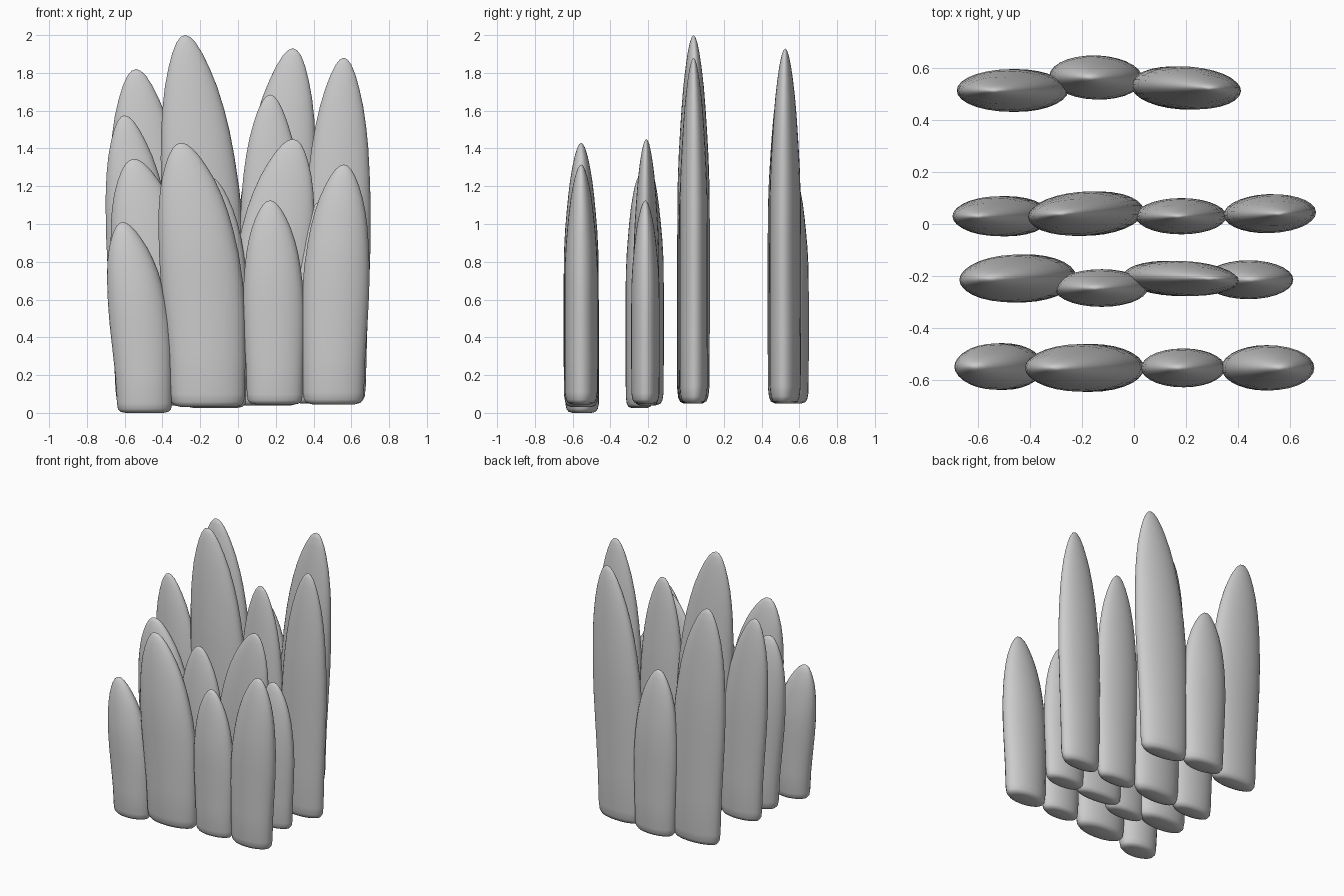
import bpy, bmesh, math

# Profile up each blade: (height fraction, width factor, thickness factor)
PROFILE = [(0.0, 0.62, 0.55), (0.006, 0.80, 0.80), (0.02, 0.88, 0.92), (0.05, 0.91, 0.99),
           (0.2, 0.94, 1.0), (0.35, 0.985, 1.0), (0.47, 1.0, 1.0), (0.58, 0.97, 0.99),
           (0.67, 0.91, 0.92), (0.74, 0.845, 0.83), (0.80, 0.76, 0.74), (0.86, 0.645, 0.63),
           (0.91, 0.51, 0.50), (0.95, 0.375, 0.37), (0.98, 0.235, 0.23), (0.995, 0.115, 0.11)]
SEGS = 28


def blade(name, base_x, tip_x, width, y, thick, z0, z1, yaw=0):
    """Upright flattened blade whose centre line curves from base_x to tip_x."""
    bm = bmesh.new()
    rings = []
    a = math.radians(yaw)
    for t, fw, ft in PROFILE:
        cx = base_x + (tip_x - base_x) * t * t
        ring = []
        for i in range(SEGS):
            ang = 2 * math.pi * i / SEGS
            u = math.cos(ang) * width / 2 * fw
            v = math.sin(ang) * thick / 2 * ft
            ring.append(bm.verts.new((cx + u * math.cos(a) - v * math.sin(a),
                                      y + u * math.sin(a) + v * math.cos(a),
                                      z0 + (z1 - z0) * t)))
        rings.append(ring)
    for lo, hi in zip(rings, rings[1:]):
        for i in range(SEGS):
            j = (i + 1) % SEGS
            bm.faces.new((lo[i], lo[j], hi[j], hi[i]))
    # Close base and tip
    bm.faces.new(rings[0][::-1])
    tip = bm.verts.new((tip_x, y, z1))
    for i in range(SEGS):
        bm.faces.new((rings[-1][i], rings[-1][(i + 1) % SEGS], tip))
    for f in bm.faces:
        f.smooth = True
    me = bpy.data.meshes.new(name)
    bm.to_mesh(me)
    bm.free()
    bpy.context.collection.objects.link(bpy.data.objects.new(name, me))


# Rows of blades: base x, tip x, width, y, thickness, bottom z, top z, yaw
ROWS = {
    "back_blade": [(-0.45, -0.54, 0.42, 0.515, 0.165, 0.05, 1.82, 0),
                   (-0.14, -0.17, 0.36, 0.565, 0.17, 0.05, 1.28, -2),
                   (0.175, 0.29, 0.41, 0.525, 0.165, 0.05, 1.93, -4)],
    "middle_back_blade": [(-0.485, -0.60, 0.36, 0.03, 0.155, 0.05, 1.575, 0),
                          (-0.16, -0.28, 0.43, 0.04, 0.17, 0.05, 2.0, 4),
                          (0.185, 0.17, 0.35, 0.03, 0.14, 0.05, 1.685, 0),
                          (0.515, 0.56, 0.355, 0.04, 0.15, 0.05, 1.88, 2)],
    "middle_front_blade": [(-0.42, -0.55, 0.43, -0.21, 0.185, 0.04, 1.345, 2),
                           (-0.12, -0.15, 0.36, -0.247, 0.145, 0.025, 1.25, 0),
                           (0.15, 0.29, 0.42, -0.21, 0.135, 0.04, 1.45, -3),
                           (0.44, 0.45, 0.345, -0.215, 0.15, 0.05, 1.125, 0)],
    "front_blade": [(-0.495, -0.61, 0.32, -0.55, 0.18, 0.0, 1.01, 0),
                    (-0.16, -0.30, 0.435, -0.555, 0.185, 0.03, 1.43, 0),
                    (0.195, 0.17, 0.325, -0.555, 0.15, 0.045, 1.125, 0),
                    (0.505, 0.56, 0.355, -0.555, 0.175, 0.045, 1.315, 0)],
}
for row, blades in ROWS.items():
    for n, spec in enumerate(blades, 1):
        blade(f"{row}_{n}", *spec)
